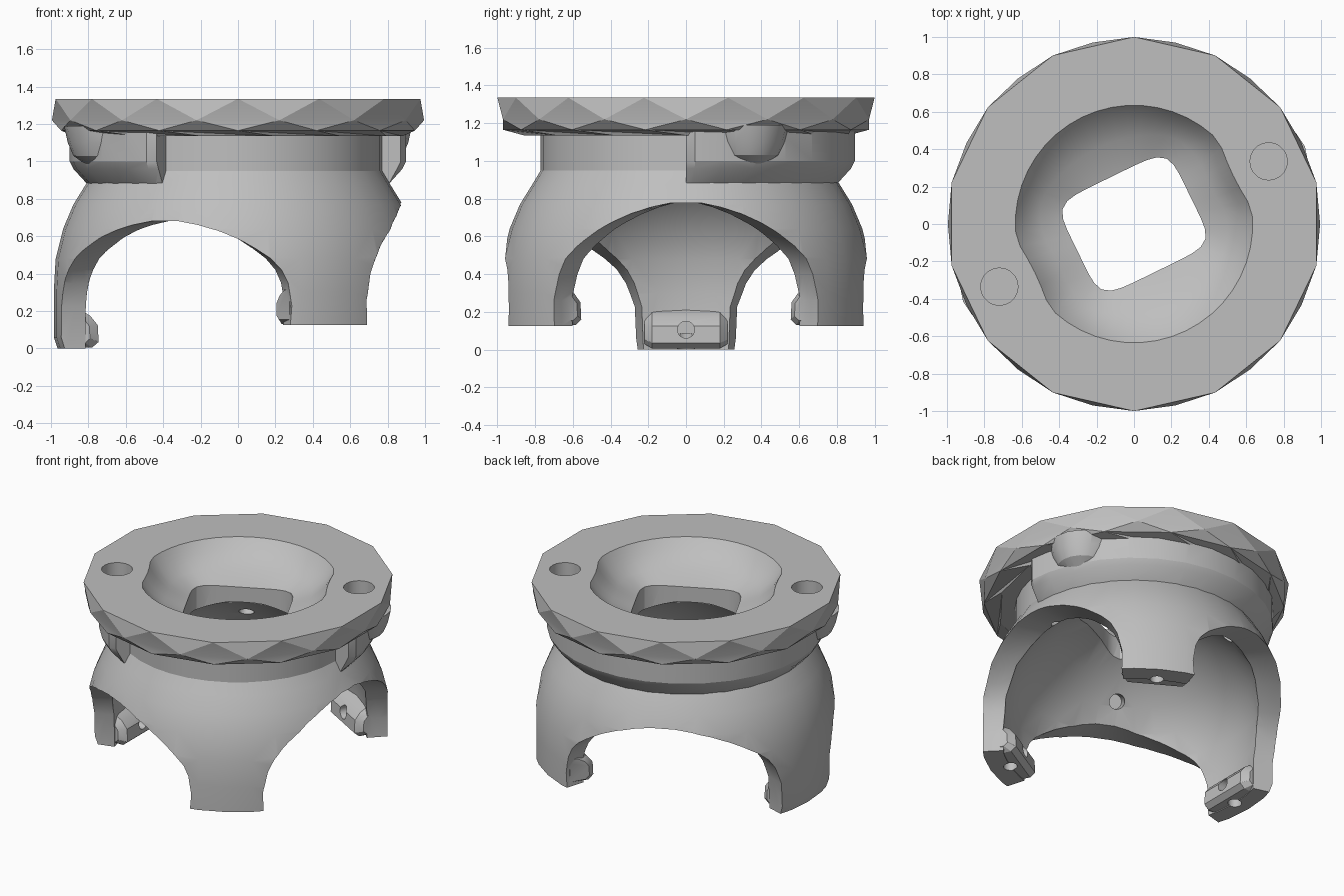
import bpy
import bmesh
import math
from math import cos, sin, radians, pi
from mathutils import Matrix, Vector

if "Cube" in bpy.data.objects:
    bpy.data.objects.remove(bpy.data.objects["Cube"])

grey = bpy.data.materials.new("plain grey")
grey.use_nodes = True
grey.diffuse_color = (0.52, 0.52, 0.52, 1)
grey.node_tree.nodes["Principled BSDF"].inputs["Base Color"].default_value = (0.52, 0.52, 0.52, 1)


def add_object(name, bm):
    bmesh.ops.recalc_face_normals(bm, faces=bm.faces)
    mesh = bpy.data.meshes.new(name)
    bm.to_mesh(mesh)
    bm.free()
    mesh.materials.append(grey)
    obj = bpy.data.objects.new(name, mesh)
    bpy.context.collection.objects.link(obj)
    return obj


def loft(name, loops, turn=0, zigzag=False):
    """Closed solid through equal loops of points, capped at both ends."""
    bm = bmesh.new()
    rot = Matrix.Rotation(radians(turn), 3, 'Z')
    rows = [[bm.verts.new(rot @ Vector(p)) for p in loop] for loop in loops]
    n = len(rows[0])
    for a, b in zip(rows, rows[1:]):
        for i in range(n):
            j = (i + 1) % n
            if zigzag:
                bm.faces.new((a[i], a[j], b[i]))
                bm.faces.new((a[j], b[j], b[i]))
            else:
                bm.faces.new((a[i], a[j], b[j], b[i]))
    bm.faces.new(rows[0])
    bm.faces.new(rows[-1])
    return add_object(name, bm)


def ring(r, z, n, start=0):
    return [(r * cos(start + 2 * pi * i / n), r * sin(start + 2 * pi * i / n), z) for i in range(n)]


def lathe(name, profile, n):
    return loft(name, [ring(r, z, n) for r, z in profile])


def rod(name, start, end, r):
    """Round cutter between two points."""
    a, b = Vector(start), Vector(end)
    bm = bmesh.new()
    mat = Matrix.Translation((a + b) / 2) @ (b - a).to_track_quat('Z', 'Y').to_matrix().to_4x4()
    bmesh.ops.create_cone(bm, cap_ends=True, segments=20, radius1=r, radius2=r,
                          depth=(b - a).length, matrix=mat)
    return add_object(name, bm)


def polar(r, deg, z):
    return (r * cos(radians(deg)), r * sin(radians(deg)), z)


# Domed shell with the straight neck
body = lathe("tripod_mount", [(.965, 0), (.985, .06), (.985, .3), (.975, .48), (.935, .64), (.88, .77),
                              (.815, .875), (.77, .95), (.77, 1.2)], 36)


def combine(other, operation):
    mod = body.modifiers.new("combine", 'BOOLEAN')
    mod.operation = operation
    mod.solver = 'EXACT'
    mod.object = other
    bpy.context.view_layer.objects.active = body
    bpy.ops.object.modifier_apply(modifier=mod.name)
    bpy.data.objects.remove(other)


# Faceted top flange
SIDES = 14
half = pi / SIDES
combine(loft("flange", [ring(.88, 1.135, SIDES, pi / 2 - half), ring(.97, 1.165, SIDES, pi / 2 - 2 * half),
                        ring(.995, 1.22, SIDES, pi / 2 - half), ring(1.0, 1.335, SIDES, pi / 2)],
             zigzag=True), 'UNION')

# Thicker band around the rear of the neck, tapered at both ends
band = []
for a, out in [(0, .87), (3, .9)] + [(a, .9) for a in range(12, 235, 12)] + [(237, .9), (240, .87)]:
    section = [(.6, .878), (.805, .878), (out - .02, .96), (out, 1.0), (out, 1.18), (.6, 1.18)]
    band.append([polar(r, a, z) for r, z in section])
combine(loft("rear_band", band), 'UNION')

# Bosses below the screw holes
for side in (1, -1):
    x, y = .72 * side, .335 * side
    boss = [[(px + x, py + y, z) for px, py, z in ring(r, z, 16)]
            for r, z in ((.09, .98), (.16, 1.03), (.19, 1.1), (.21, 1.19))]
    combine(loft("screw_boss", boss), 'UNION')

# Hollow inside of the dome
combine(lathe("cavity", [(.85, -.1), (.85, .3), (.83, .48), (.77, .64), (.66, .78),
                         (.5, .92), (.3, 1.03), (.02, 1.08)], 36), 'DIFFERENCE')

# Arched openings that leave three legs, widening outwards like a wedge;
# the two beside the rear leg lean away from it
arch = [(45, -.2), (45.5, .26), (43.5, .4), (41, .48), (37, .55), (32, .61), (26, .67),
        (19, .72), (12, .755), (5, .778)]
depths = [.15 + .05 * i for i in range(20)]
for turn, height, lean in ((0, 1, 0), (120, .875, -6), (240, .875, 6)):
    pts = [(math.tan(radians(side * a + lean * max(z, 0))), z * height)
           for side, part in ((1, arch), (-1, arch[::-1])) for a, z in part]
    combine(loft("arch_cutter", [[(x, t * x, z) for t, z in pts] for x in depths], turn), 'DIFFERENCE')

# Shorten the two forward legs
trim = [(-.5, -1.2), (1.2, -1.2), (1.2, 1.2), (-.5, 1.2)]
combine(loft("leg_trim", [[(x, y, z) for x, y in trim] for z in (-.3, .125)]), 'DIFFERENCE')

# Inward hooked feet with their screw holes
foot = [(.93, 0), (.78, 0), (.745, .03), (.75, .12), (.79, .17), (.86, .21), (.93, .21)]
for turn, base in ((180, .005), (60, .13), (300, .13)):
    loops = [[(.93 - (.93 - r) * s, t, base + .1 + (z - .1) * s) for r, z in foot]
             for t, s in ((-.22, .75), (-.18, 1), (.18, 1), (.22, .75))]
    combine(loft("foot", loops, turn), 'UNION')
    combine(rod("foot_hole", polar(.7, turn, base + .1), polar(.88, turn, base + .1), .045), 'DIFFERENCE')
    combine(rod("sole_hole", polar(.85, turn, base - .1), polar(.85, turn, base + .08), .045), 'DIFFERENCE')

# Blind holes in the dome wall above each arch
for turn in (0, 120, 240):
    combine(rod("wall_hole", polar(.5, turn, .73), polar(.75, turn, .87), .05), 'DIFFERENCE')

# Bowl that narrows from a round rim to a rounded rectangular opening
N = 48


def bowl_loop(mix, z):
    loop = []
    for i in range(N):
        a = 2 * pi * i / N
        c, s = abs(cos(a)), abs(sin(a))
        rect = ((c / .335) ** 6 + (s / .28) ** 6) ** (-1 / 6)
        rim = .635 - .045 * max(0, c - .95) / .05
        r = rect + (rim - rect) * mix
        loop.append((r * cos(a), r * sin(a), z))
    return loop


bowl = [bowl_loop(m, z) for m, z in ((1, 1.4), (1, 1.335), (.83, 1.27), (.48, 1.19), (0, 1.14), (0, .9))]
combine(loft("bowl_cutter", bowl, 26), 'DIFFERENCE')

# Screw holes in the flange
for side in (1, -1):
    x, y = .72 * side, .335 * side
    combine(rod("screw_hole", (x, y, 1.13), (x, y, 1.5), .1), 'DIFFERENCE')

bpy.ops.object.select_all(action='DESELECT')
body.select_set(True)
bpy.context.view_layer.objects.active = body
bpy.ops.object.shade_smooth_by_angle(angle=radians(25))
